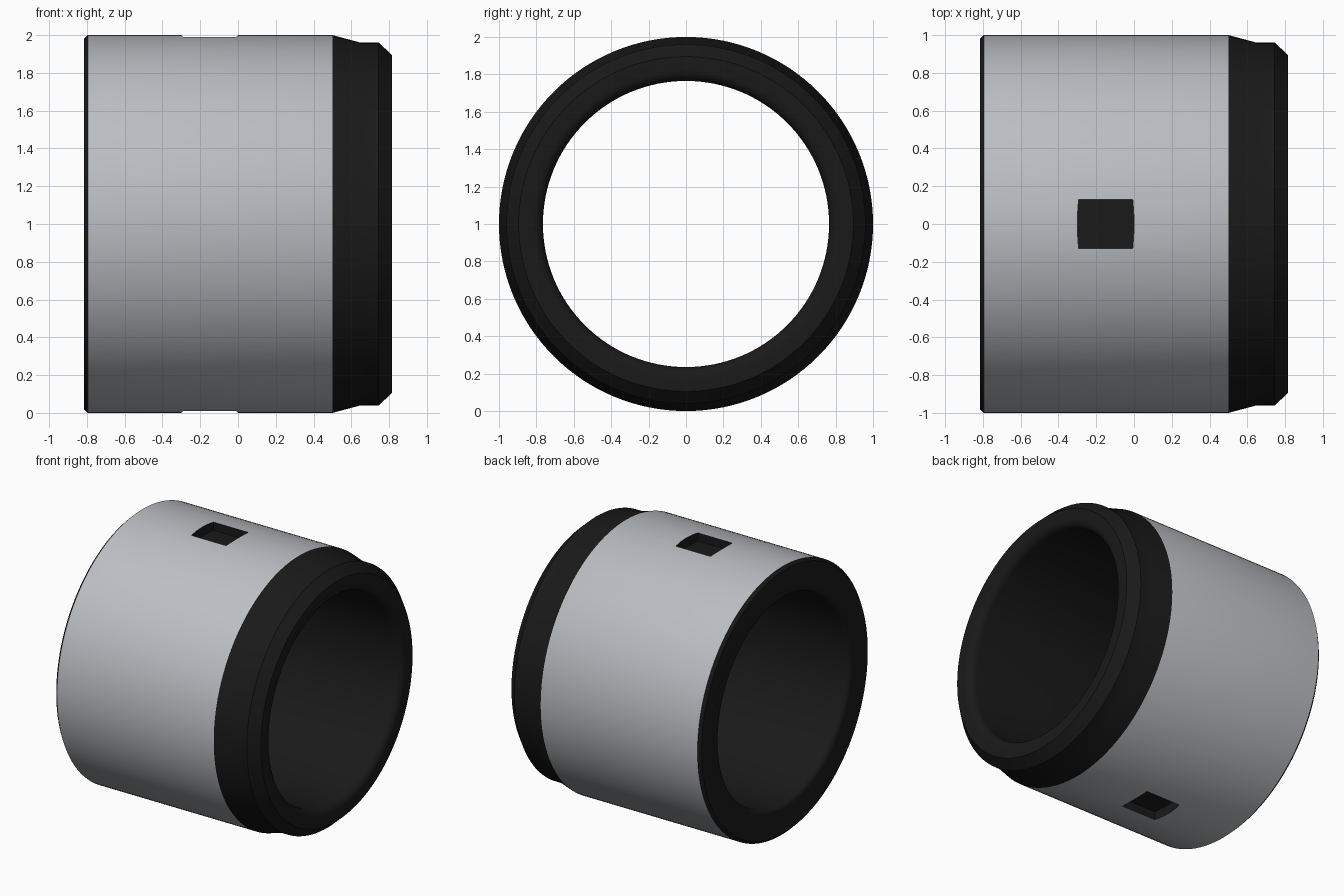
import bpy, bmesh, math

if "Cube" in bpy.data.objects:
    bpy.data.objects.remove(bpy.data.objects["Cube"])

SEG = 128


def material(name, rgb):
    m = bpy.data.materials.new(name)
    m.diffuse_color = (*rgb, 1)
    m.use_nodes = True
    m.node_tree.nodes["Principled BSDF"].inputs["Base Color"].default_value = m.diffuse_color
    return m


black = material("black", (0.01, 0.01, 0.01))
grey = material("grey", (0.5, 0.52, 0.55))


def new_object(name, bm):
    bmesh.ops.recalc_face_normals(bm, faces=bm.faces)
    mesh = bpy.data.meshes.new(name)
    bm.to_mesh(mesh)
    bm.free()
    ob = bpy.data.objects.new(name, mesh)
    bpy.context.collection.objects.link(ob)
    return ob


def lathe(name, profile, grey_span):
    """Spin a closed (x, radius) profile round the x axis at z = 1."""
    bm = bmesh.new()
    rings = []
    for i in range(SEG):
        a = 2 * math.pi * i / SEG
        rings.append([bm.verts.new((x, r * math.sin(a), 1 + r * math.cos(a))) for x, r in profile])
    n = len(profile)
    for i in range(SEG):
        a, b = rings[i], rings[(i + 1) % SEG]
        for j in range(n):
            k = (j + 1) % n
            f = bm.faces.new((a[j], a[k], b[k], b[j]))
            f.material_index = 1 if j == grey_span else 0
    return new_object(name, bm)


def fillet(cx, cr, rad, start, end, steps=6):
    pts = []
    for i in range(steps + 1):
        a = math.radians(start + (end - start) * i / steps)
        pts.append((cx + rad * math.cos(a), cr + rad * math.sin(a)))
    return pts


# Ring body: grey sleeve band, black stepped collar and bore with rounded mouths
profile = [(-0.815, 0.98), (-0.795, 1.0), (0.5, 1.0), (0.65, 0.96),
           (0.745, 0.96), (0.815, 0.895)]
profile += fillet(0.755, 0.825, 0.06, 0, -90)
profile += fillet(-0.775, 0.805, 0.04, -90, -180)
body = lathe("ring_body", profile, 1)
body.data.materials.append(black)
body.data.materials.append(grey)

# Recessed windows at top and bottom, with slightly bowed ends
for side in (1, -1):
    bm = bmesh.new()
    outline = []
    for end in (1, -1):
        for i in range(-3, 4):
            t = i / 3
            outline.append((-0.15 + end * (0.15 - 0.007 * t * t), end * t * 0.13))
    low = [bm.verts.new((x, y, 1 + side * 0.93)) for x, y in outline]
    high = [bm.verts.new((x, y, 1 + side * 1.1)) for x, y in outline]
    bm.faces.new(low)
    bm.faces.new(high)
    for i in range(len(low)):
        k = (i + 1) % len(low)
        bm.faces.new((low[i], low[k], high[k], high[i]))
    cutter = new_object("window_cutter", bm)
    cutter.data.materials.append(black)
    cutter.hide_render = True
    bpy.context.view_layer.objects.active = body
    mod = body.modifiers.new("window", 'BOOLEAN')
    mod.operation = 'DIFFERENCE'
    mod.solver = 'EXACT'
    mod.object = cutter
    bpy.ops.object.modifier_apply(modifier=mod.name)
    bpy.data.objects.remove(cutter)

bpy.ops.object.select_all(action='DESELECT')
body.select_set(True)
bpy.context.view_layer.objects.active = body
bpy.ops.object.shade_smooth_by_angle(angle=math.radians(25))
